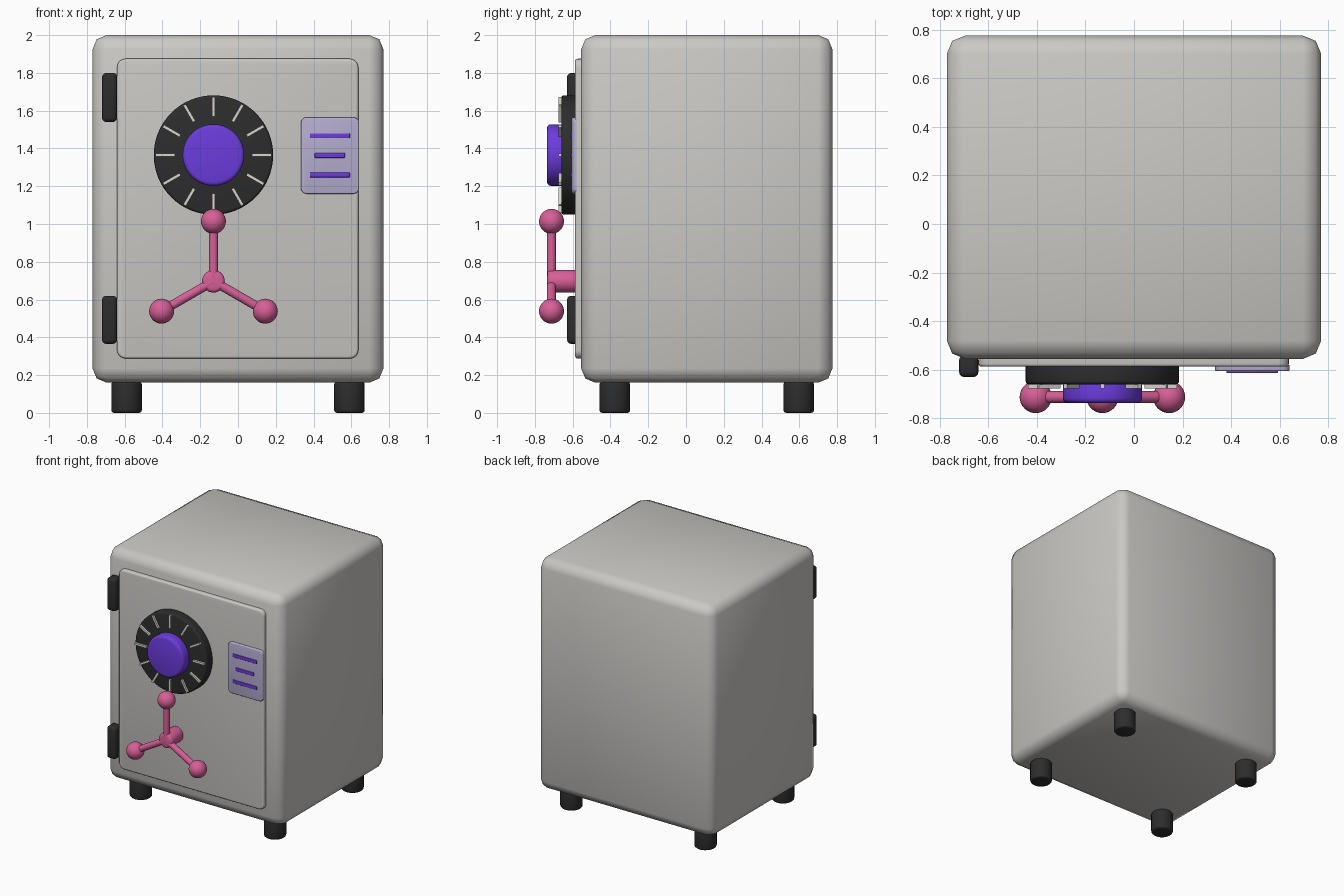
import bpy, bmesh, math
from mathutils import Matrix, Vector

if "Cube" in bpy.data.objects:
    bpy.data.objects.remove(bpy.data.objects["Cube"])


def material(name, rgb):
    m = bpy.data.materials.new(name)
    m.diffuse_color = (*rgb, 1)
    m.use_nodes = True
    m.node_tree.nodes["Principled BSDF"].inputs["Base Color"].default_value = m.diffuse_color
    return m


GREY = material("warm grey", (0.60, 0.585, 0.56))
BLACK = material("soft black", (0.026, 0.026, 0.026))
PURPLE = material("purple", (0.15, 0.045, 0.73))
PINK = material("pink", (0.68, 0.115, 0.31))
LAVENDER = material("lavender", (0.47, 0.43, 0.64))
SILVER = material("silver", (0.68, 0.67, 0.63))


def finish(bm, name, mat, angle=50):
    me = bpy.data.meshes.new(name)
    bmesh.ops.recalc_face_normals(bm, faces=bm.faces)
    bm.to_mesh(me)
    bm.free()
    me.materials.append(mat)
    ob = bpy.data.objects.new(name, me)
    bpy.context.collection.objects.link(ob)
    bpy.ops.object.select_all(action='DESELECT')
    ob.select_set(True)
    bpy.context.view_layer.objects.active = ob
    bpy.ops.object.shade_smooth_by_angle(angle=math.radians(angle))
    return ob


def box(name, mat, x, y, z, corner=0.0, edge=0.0, segs=3, turn=None):
    """Box from (min, max) ranges; corner rounds the y-parallel edges, edge rounds the rest."""
    bm = bmesh.new()
    bmesh.ops.create_cube(bm, size=1)
    for v in bm.verts:
        v.co = Vector([r[0] + (c + 0.5) * (r[1] - r[0]) for c, r in zip(v.co, (x, y, z))])
    if corner:
        es = [e for e in bm.edges if abs(e.verts[0].co.y - e.verts[1].co.y) > 1e-4]
        bmesh.ops.bevel(bm, geom=es, offset=corner, segments=5, profile=0.5, affect='EDGES')
    if edge:
        if corner:
            es = [e for e in bm.edges if all(abs(v.co.y - y[0]) < 1e-5 for v in e.verts)]
        else:
            es = bm.edges[:]
        bmesh.ops.bevel(bm, geom=es, offset=edge, segments=segs, profile=0.5, affect='EDGES')
    if turn:
        bm.transform(turn)
    return finish(bm, name, mat)


def rod(name, mat, a, b, r, bevel=0.0, n=48):
    """Cylinder between two points with rounded rims."""
    a, b = Vector(a), Vector(b)
    bm = bmesh.new()
    bmesh.ops.create_cone(bm, cap_ends=True, segments=n, radius1=r, radius2=r, depth=(b - a).length)
    if bevel:
        rims = [e for e in bm.edges if any(len(f.verts) > 4 for f in e.link_faces)]
        bmesh.ops.bevel(bm, geom=rims, offset=bevel, segments=3, profile=0.5, affect='EDGES')
    rot = (b - a).to_track_quat('Z', 'Y').to_matrix().to_4x4()
    bm.transform(Matrix.Translation((a + b) / 2) @ rot)
    return finish(bm, name, mat)


def ball(name, mat, c, r):
    bm = bmesh.new()
    bmesh.ops.create_uvsphere(bm, u_segments=32, v_segments=16, radius=r)
    bm.transform(Matrix.Translation(c))
    return finish(bm, name, mat)


# Cabinet and door
box("cabinet", GREY, (-0.77, 0.77), (-0.555, 0.775), (0.16, 2.0), edge=0.075, segs=2)
box("door", GREY, (-0.64, 0.637), (-0.587, -0.54), (0.288, 1.875), corner=0.045, edge=0.012)

# Hinges
for i, (z0, z1) in enumerate(((0.365, 0.62), (1.54, 1.80))):
    box(f"hinge_{i + 1}", BLACK, (-0.72, -0.64), (-0.63, -0.54), (z0, z1), edge=0.022)

# Feet
for sx in (-1, 1):
    for y in (-0.377, 0.597):
        rod("foot", BLACK, (sx * 0.59, y, 0), (sx * 0.59, y, 0.165), 0.081, 0.015)

# Combination dial with knob and tick marks
DX, DZ = -0.13, 1.365
rod("dial_ring", BLACK, (DX, -0.57, DZ), (DX, -0.66, DZ), 0.316, 0.015, 64)
rod("dial_knob", PURPLE, (DX, -0.64, DZ), (DX, -0.736, DZ), 0.163, 0.02, 64)
for k in range(12):
    turn = Matrix.Translation((DX, 0, DZ)) @ Matrix.Rotation(k * math.pi / 6, 4, 'Y')
    box("dial_tick", SILVER, (0.204, 0.307), (-0.676, -0.65), (-0.008, 0.008), turn=turn)

# Three-spoke handle
HX, HY, HZ = -0.13, -0.712, 0.697
rod("handle_hub", PINK, (HX, -0.57, HZ), (HX, -0.735, HZ), 0.06, 0.02)
for k in range(3):
    a = math.pi / 2 + k * math.tau / 3
    tip = (HX + 0.317 * math.cos(a), HY, HZ + 0.317 * math.sin(a))
    rod("handle_spoke", PINK, (HX, HY, HZ), tip, 0.024, n=24)
    ball("handle_ball", PINK, tip, 0.066)

# Label plate with three bars
box("label_plate", LAVENDER, (0.333, 0.64), (-0.605, -0.58), (1.16, 1.565), corner=0.03, edge=0.006)
for z, w in ((1.467, 0.106), (1.363, 0.08), (1.26, 0.106)):
    box("label_bar", PURPLE, (0.486 - w, 0.486 + w), (-0.613, -0.60), (z - 0.013, z + 0.013), edge=0.003, segs=2)
